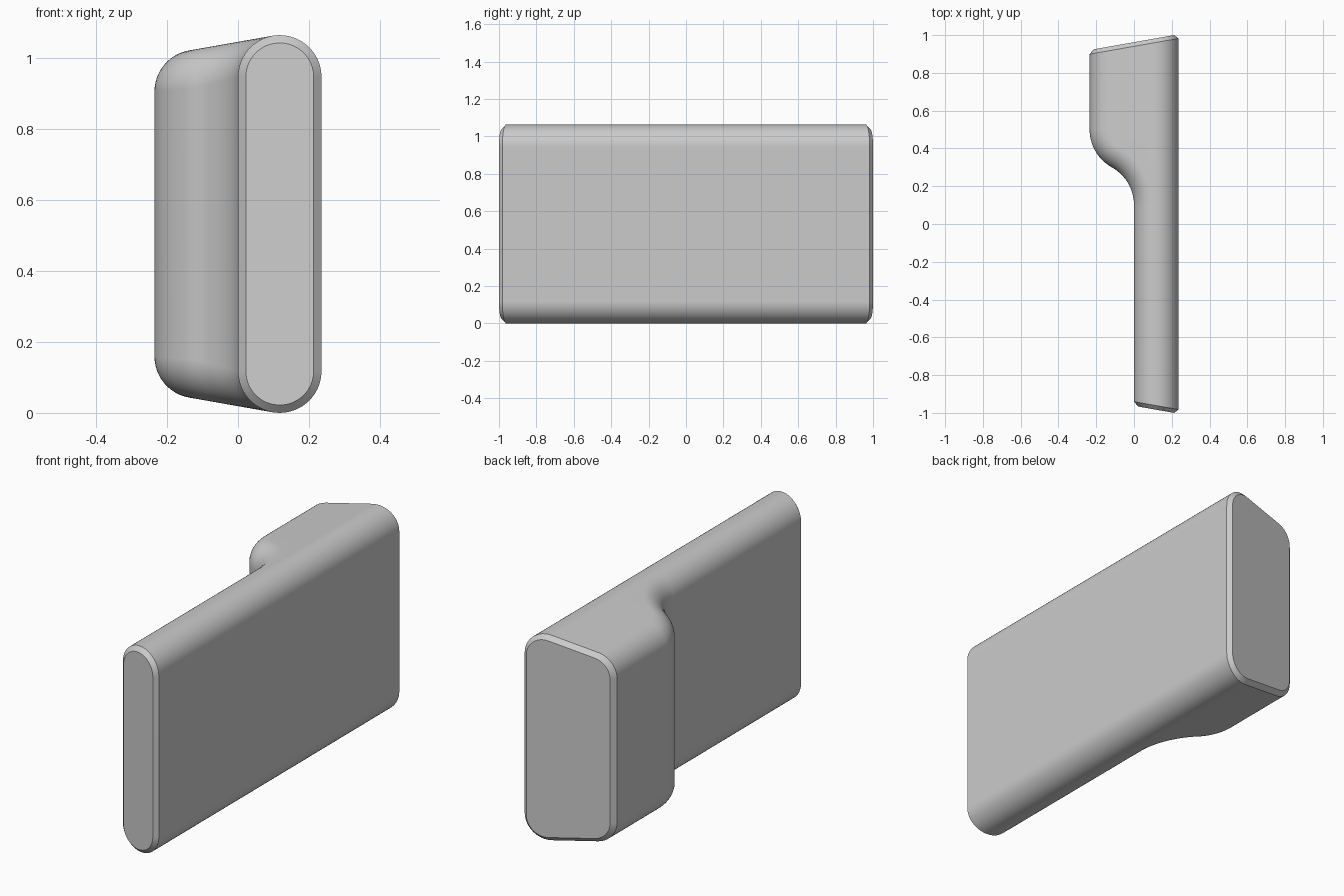
import bpy
import bmesh
import math
from mathutils import Vector

cube = bpy.data.objects.get("Cube")
if cube:
    bpy.data.objects.remove(cube, do_unlink=True)

# Main dimensions
HALF = 0.235                      # half of the full width
HEIGHT = 1.063
ROUND = HALF / 2                  # edge rounding radius
SLOPE = math.tan(math.radians(10))
CHAMFER = 0.022
END = 0.982                       # y of the rim on the flat side
ARC = 12                          # segments per rounded edge
BEND_START, BEND_END = 0.1, 0.5   # where the grip widens into the head

RIGHT = Vector((1, 0, 0))
TOP = Vector((-SLOPE, 0, 1)).normalized()


def section(wall, inward, radius=ROUND):
    """Closed ring: rounded edges around two centres, mirrored top to bottom."""
    left = Vector((wall[0], wall[1], 0)) + inward * ROUND
    right = Vector((ROUND, left.y, HEIGHT - ROUND))
    left.z = right.z + (left.x - right.x) * SLOPE
    top = [right + RIGHT.slerp(TOP, i / ARC) * radius for i in range(ARC + 1)]
    # Separate point so that the slope and both arcs meet cleanly
    top += [left + TOP.slerp(-inward, i / ARC) * radius for i in range(ARC + 1)]
    return top + [Vector((p.x, p.y, HEIGHT - p.z)) for p in reversed(top)]


def end_section(wall_x, side, inset):
    """Slanted end ring; the inset ring bounds the flat cap."""
    ring = section((wall_x, 0), RIGHT, ROUND - inset)
    for p in ring:
        p.y = side * (END - (HALF - p.x) * SLOPE + inset)
    return ring


def bend_sections(steps=14):
    """Two tangent arcs leading the inner wall from grip to head."""
    run, rise = (BEND_END - BEND_START) / 2, HALF / 2
    angle = 2 * math.atan(rise / run)
    bend = run / math.sin(angle)
    rings = []
    for i in range(steps + 1):
        t = angle * i / steps
        n = Vector((math.cos(t), math.sin(t), 0))
        rings.append(section((-bend + bend * n.x, BEND_START + bend * n.y), n))
    for i in range(1, steps + 1):
        t = angle * (1 - i / steps)
        n = Vector((math.cos(t), math.sin(t), 0))
        rings.append(section((bend - HALF - bend * n.x, BEND_END - bend * n.y), n))
    return rings


# Loft from the front cap to the back cap
rings = [end_section(0, -1, CHAMFER), end_section(0, -1, 0)]
rings += bend_sections()
rings += [end_section(-HALF, 1, 0), end_section(-HALF, 1, CHAMFER)]

bm = bmesh.new()
loops = [[bm.verts.new(p) for p in ring] for ring in rings]
for a, b in zip(loops, loops[1:]):
    for i in range(len(a)):
        j = (i + 1) % len(a)
        bm.faces.new((a[i], a[j], b[j], b[i]))
bm.faces.new(loops[0])
bm.faces.new(loops[-1])
bmesh.ops.remove_doubles(bm, verts=bm.verts, dist=0.0001)
bmesh.ops.recalc_face_normals(bm, faces=bm.faces)

mesh = bpy.data.meshes.new("handle_body")
bm.to_mesh(mesh)
bm.free()
body = bpy.data.objects.new("handle_body", mesh)
bpy.context.collection.objects.link(body)

# Plain grey material
grey = bpy.data.materials.new("light_grey")
grey.use_nodes = True
colour = (0.6, 0.6, 0.6, 1)
grey.diffuse_color = colour
grey.node_tree.nodes["Principled BSDF"].inputs["Base Color"].default_value = colour
mesh.materials.append(grey)

# Smooth rounding with crisp chamfers
bpy.ops.object.select_all(action="DESELECT")
body.select_set(True)
bpy.context.view_layer.objects.active = body
bpy.ops.object.shade_smooth_by_angle(angle=math.radians(30))
weighted = body.modifiers.new("flat_walls", "WEIGHTED_NORMAL")
weighted.keep_sharp = True
